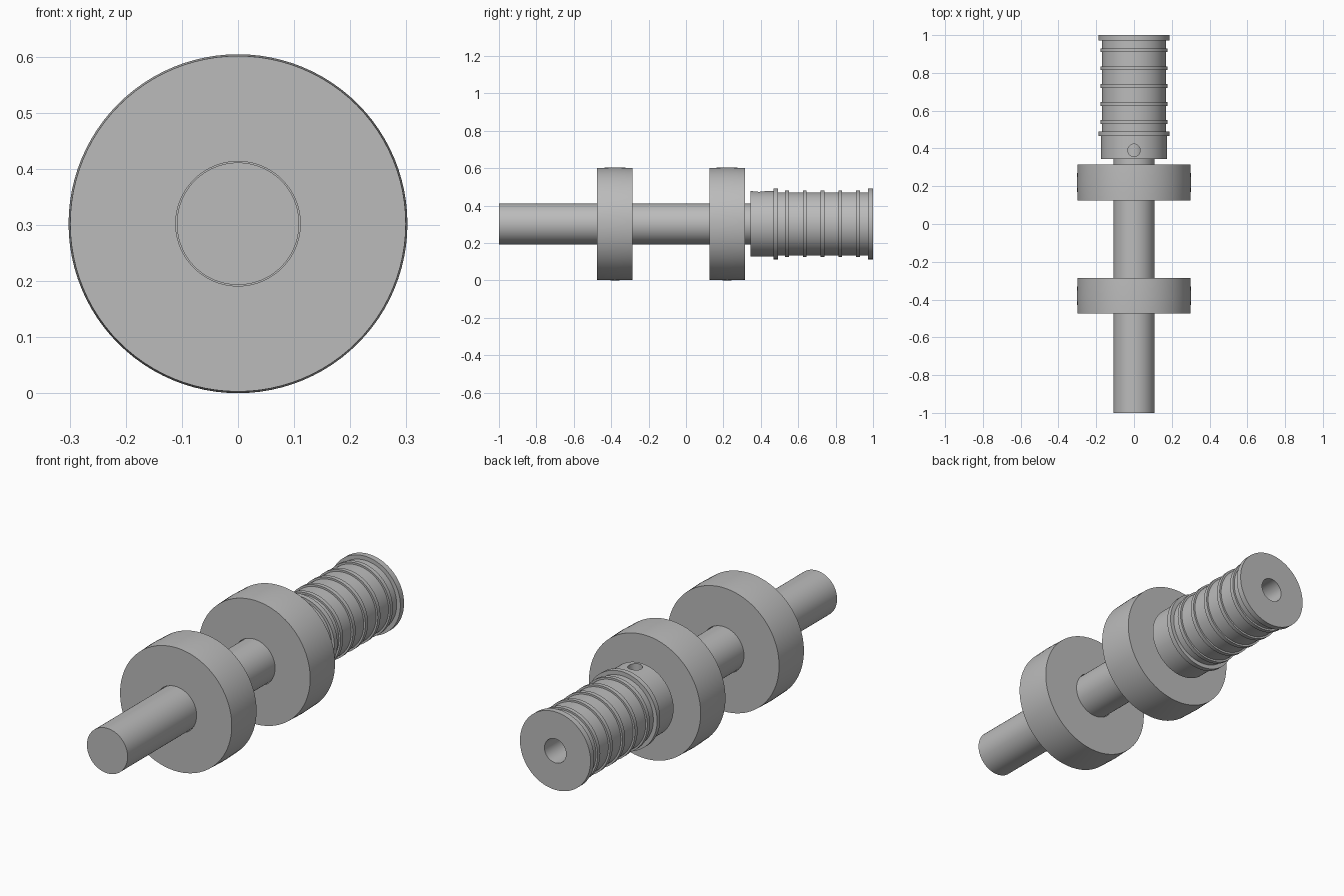
import bpy, bmesh, math
from mathutils import Matrix

cube = bpy.data.objects.get("Cube")
if cube:
    bpy.data.objects.remove(cube, do_unlink=True)

AXIS_Z = 0.302
SEGMENTS = 96

steel = bpy.data.materials.new("steel grey")
steel.use_nodes = True
GREY = (0.5, 0.5, 0.5, 1)
steel.diffuse_color = GREY
steel.node_tree.nodes["Principled BSDF"].inputs["Base Color"].default_value = GREY


def add_object(name, bm):
    bmesh.ops.recalc_face_normals(bm, faces=bm.faces)
    mesh = bpy.data.meshes.new(name)
    bm.to_mesh(mesh)
    bm.free()
    mesh.materials.append(steel)
    obj = bpy.data.objects.new(name, mesh)
    bpy.context.collection.objects.link(obj)
    return obj


def smooth(obj):
    bpy.ops.object.select_all(action='DESELECT')
    obj.select_set(True)
    bpy.context.view_layer.objects.active = obj
    bpy.ops.object.shade_smooth_by_angle(angle=math.radians(30))


def lathe(name, profile, closed):
    """Spin (radius, y) points round the long axis."""
    bm = bmesh.new()
    verts = [bm.verts.new((r, y, AXIS_Z)) for r, y in profile]
    edges = [bm.edges.new(pair) for pair in zip(verts, verts[1:])]
    if closed:
        edges.append(bm.edges.new((verts[-1], verts[0])))
    bmesh.ops.spin(bm, geom=verts + edges, cent=(0, 0, AXIS_Z), axis=(0, 1, 0),
                   angle=math.tau, steps=SEGMENTS, use_duplicate=False)
    bmesh.ops.remove_doubles(bm, verts=bm.verts, dist=0.0001)
    return add_object(name, bm)


# Shaft, stepped down to a thin end inside the drum
SHAFT, BORE = 0.109, 0.058
smooth(lathe("shaft", [(0, -1), (SHAFT, -1), (SHAFT, 0.345),
                       (BORE - 0.001, 0.345), (BORE - 0.001, 0.6), (0, 0.6)], False))

# Two slightly crowned rollers with clearance round the shaft
for name, y in (("front_roller", -0.38), ("rear_roller", 0.22)):
    smooth(lathe(name, [(0.111, y - 0.095), (0.299, y - 0.095), (0.302, y),
                        (0.299, y + 0.095), (0.111, y + 0.095)], True))

# Ribbed drum: collar, flange, five ribs and end flange in one profile
COLLAR, BODY, RIB, FLANGE = 0.175, 0.169, 0.178, 0.189
profile = [(BORE, 0.345), (COLLAR, 0.345), (COLLAR, 0.467),
           (FLANGE, 0.467), (FLANGE, 0.491), (BODY, 0.491)]
for i in range(5):
    y = 0.54 + 0.095 * i
    profile += [(BODY, y - 0.01), (RIB, y - 0.01), (RIB, y + 0.01), (BODY, y + 0.01)]
profile += [(BODY, 0.972), (FLANGE, 0.972), (FLANGE, 1), (BORE, 1)]
drum = lathe("ribbed_drum", profile, True)

# Set screw hole through the top of the collar
bm = bmesh.new()
bmesh.ops.create_cone(bm, cap_ends=True, segments=32, radius1=0.033, radius2=0.033, depth=0.22,
                      matrix=Matrix.Translation((0, 0.39, AXIS_Z + 0.13)))
cutter = add_object("screw_hole_cutter", bm)
cutter.hide_render = True
cutter.hide_set(True)
cut = drum.modifiers.new("screw hole", 'BOOLEAN')
cut.operation = 'DIFFERENCE'
cut.solver = 'EXACT'
cut.object = cutter
bpy.ops.object.select_all(action='DESELECT')
drum.select_set(True)
bpy.context.view_layer.objects.active = drum
bpy.ops.object.modifier_apply(modifier=cut.name)
bpy.data.objects.remove(cutter, do_unlink=True)
smooth(drum)
